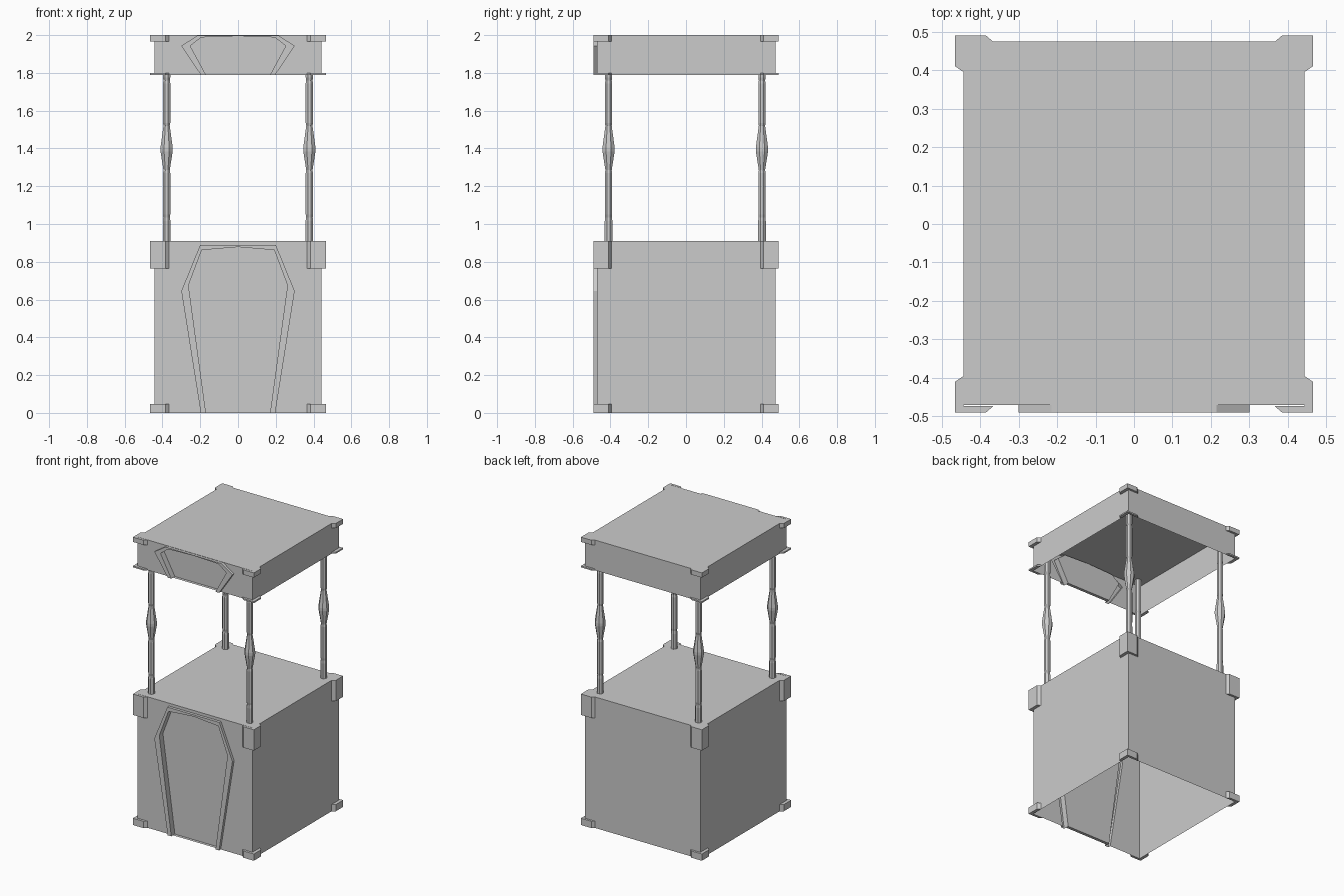
import bpy, bmesh, math

if "Cube" in bpy.data.objects:
    bpy.data.objects.remove(bpy.data.objects["Cube"])

WX, YF, YB = 0.443, -0.471, 0.475      # wall planes
Y_TRIM, Y_PANEL = -0.49, -0.45         # raised trim and recessed panel


def finish(name, bm):
    bmesh.ops.remove_doubles(bm, verts=bm.verts, dist=1e-5)
    mesh = bpy.data.meshes.new(name)
    bm.to_mesh(mesh)
    bm.free()
    obj = bpy.data.objects.new(name, mesh)
    bpy.context.collection.objects.link(obj)
    return obj


def face(bm, pts):
    return bm.faces.new([bm.verts.new(p) for p in pts])


def shell(name, z0, z1, outer, inner):
    """Open-bottomed thin box whose front carries a coffin-shaped raised trim."""
    bm = bmesh.new()
    # top, back and sides
    face(bm, [(-WX, YF, z1), (WX, YF, z1), (WX, YB, z1), (-WX, YB, z1)])
    face(bm, [(WX, YB, z0), (-WX, YB, z0), (-WX, YB, z1), (WX, YB, z1)])
    face(bm, [(WX, YF, z0), (WX, YB, z0), (WX, YB, z1), (WX, YF, z1)])
    face(bm, [(-WX, YB, z0), (-WX, YF, z0), (-WX, YF, z1), (-WX, YB, z1)])
    # front wall around the coffin outline
    wall = [(-WX, z0)] + outer + [(WX, z0), (WX, z1), (-WX, z1)]
    face(bm, [(x, YF, z) for x, z in wall])
    # trim strip, its two edges and the recessed panel
    n = len(outer)
    for i in range(n - 1):
        (ax, az), (bx, bz) = outer[i], outer[i + 1]
        (cx, cz), (dx, dz) = inner[i], inner[i + 1]
        face(bm, [(ax, Y_TRIM, az), (bx, Y_TRIM, bz), (dx, Y_TRIM, dz), (cx, Y_TRIM, cz)])
        face(bm, [(ax, YF, az), (bx, YF, bz), (bx, Y_TRIM, bz), (ax, Y_TRIM, az)])
        face(bm, [(cx, Y_TRIM, cz), (dx, Y_TRIM, dz), (dx, Y_PANEL, dz), (cx, Y_PANEL, cz)])
    face(bm, [(x, Y_PANEL, z) for x, z in reversed(inner)])
    (ax, az), (bx, bz) = inner[0], inner[-1]
    face(bm, [(ax, YF, az), (bx, YF, bz), (bx, Y_PANEL, bz), (ax, Y_PANEL, az)])
    bmesh.ops.remove_doubles(bm, verts=bm.verts, dist=1e-5)
    bmesh.ops.recalc_face_normals(bm, faces=bm.faces)
    return finish(name, bm)


def corner_guards(name, z0, z1):
    """Four chamfered L-shaped blocks wrapped around the corners."""
    bm = bmesh.new()
    for sx in (-1, 1):
        for sy in (-1, 1):
            wy = 0.473
            outline = [(WX, wy), (WX, 0.395), (0.465, 0.41), (0.465, 0.49),
                       (0.385, 0.49), (0.365, wy)]
            f = face(bm, [(sx * x, sy * y, z0) for x, y in outline])
            ext = bmesh.ops.extrude_face_region(bm, geom=[f], use_keep_orig=True)
            top = [v for v in ext["geom"] if isinstance(v, bmesh.types.BMVert)]
            bmesh.ops.translate(bm, verts=top, vec=(0, 0, z1 - z0))
    bmesh.ops.recalc_face_normals(bm, faces=bm.faces)
    return finish(name, bm)


def turned_post(name, px, py, profile, sides=8):
    bm = bmesh.new()
    rings = []
    for r, z in profile:
        rings.append([bm.verts.new((px + r * math.cos((k + .5) * math.tau / sides),
                                    py + r * math.sin((k + .5) * math.tau / sides), z))
                      for k in range(sides)])
    for a, b in zip(rings, rings[1:]):
        for k in range(sides):
            j = (k + 1) % sides
            bm.faces.new([a[k], a[j], b[j], b[k]])
    bm.faces.new(rings[0][::-1])
    bm.faces.new(rings[-1])
    return finish(name, bm)


def mirrored(half):
    """Left half outline (ending on the centre line) to full outline."""
    return half + [(-x, z) for x, z in reversed(half[:-1])]


# counter body
shell("counter_body", 0.0, 0.91,
      mirrored([(-0.197, 0), (-0.3, 0.645), (-0.2, 0.89), (0, 0.89)]),
      mirrored([(-0.17, 0), (-0.262, 0.675), (-0.192, 0.862), (0, 0.878)]))

# canopy roof
shell("canopy", 1.79, 2.0,
      mirrored([(-0.197, 1.79), (-0.3, 1.943), (-0.215, 1.998), (0, 1.998)]),
      mirrored([(-0.17, 1.79), (-0.253, 1.943), (-0.195, 1.988), (0, 1.995)]))

# corner guards
corner_guards("counter_foot_guards", 0.0, 0.047)
corner_guards("counter_top_guards", 0.765, 0.91)
corner_guards("canopy_lower_guards", 1.79, 1.80)
corner_guards("canopy_upper_guards", 1.967, 2.0)

# turned posts
post = [(.022, .90), (.022, 1.015), (.019, 1.035), (.021, 1.05), (.021, 1.27),
        (.018, 1.285), (.035, 1.385), (.035, 1.405), (.018, 1.52), (.021, 1.535),
        (.021, 1.745), (.018, 1.76), (.021, 1.775), (.021, 1.995)]
for sx, side in ((-1, "left"), (1, "right")):
    for py, end in ((-0.41, "front"), (0.402, "back")):
        turned_post(f"post_{end}_{side}", sx * 0.378, py, post)
